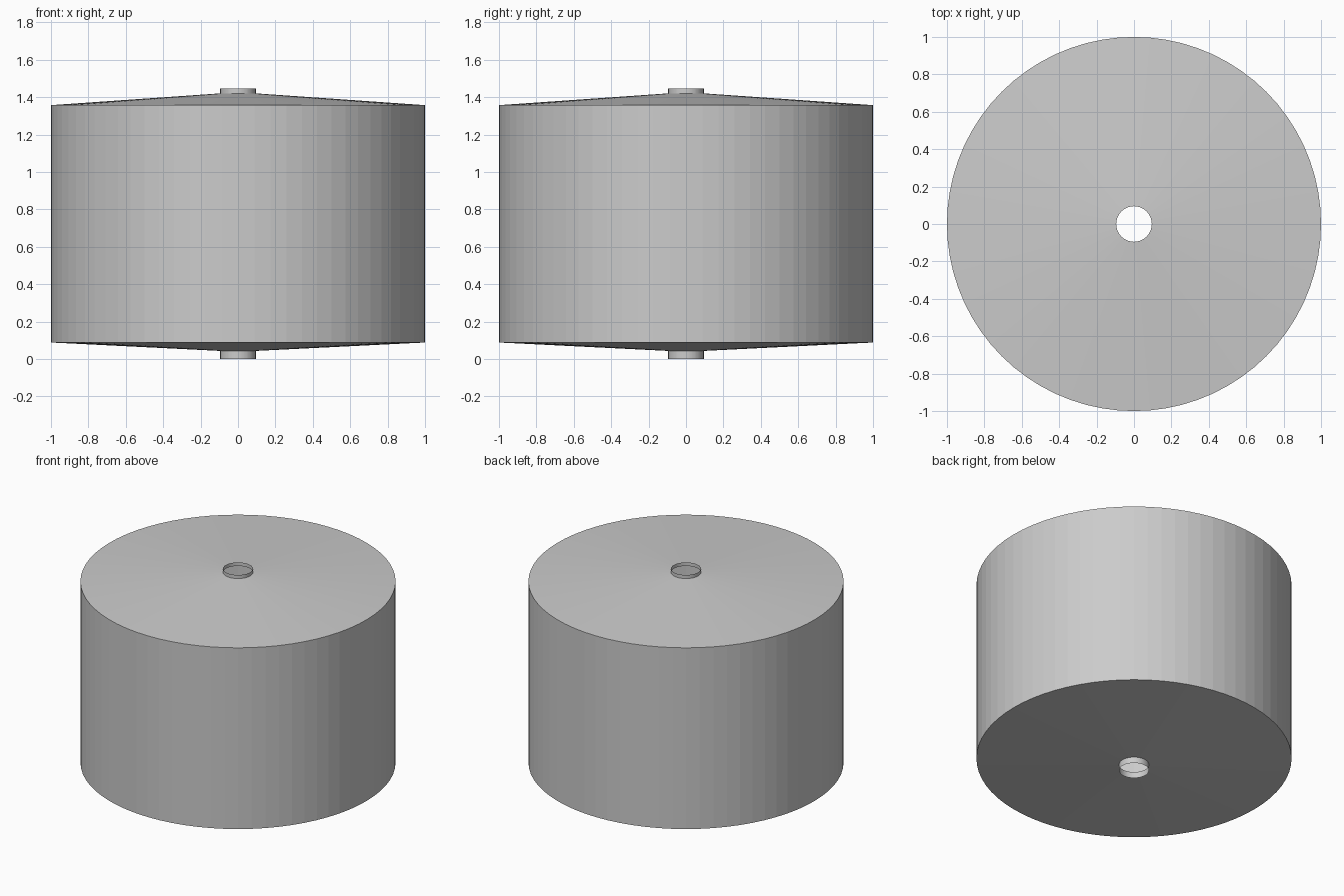
import bpy, bmesh
from math import cos, sin, tau

if "Cube" in bpy.data.objects:
    bpy.data.objects.remove(bpy.data.objects["Cube"])

SIDES = 72


def lathe(name, profile):
    """Spin an open (radius, z) profile, listed bottom to top, around z."""
    bm = bmesh.new()
    rings = [[bm.verts.new((r * cos(tau * i / SIDES), r * sin(tau * i / SIDES), z))
              for i in range(SIDES)] for r, z in profile]
    for low, high in zip(rings, rings[1:]):
        for i in range(SIDES):
            j = (i + 1) % SIDES
            bm.faces.new((low[i], low[j], high[j], high[i]))
    mesh = bpy.data.meshes.new(name)
    bm.to_mesh(mesh)
    bm.free()
    obj = bpy.data.objects.new(name, mesh)
    bpy.context.collection.objects.link(obj)


# Hollow tank: open outlet neck, shallow cone, drum wall, cone lid, open inlet neck
lathe("tank_shell", [
    (0.095, 0.0), (0.095, 0.043),
    (1.0, 0.088), (1.0, 1.357),
    (0.095, 1.42), (0.095, 1.445),
])
